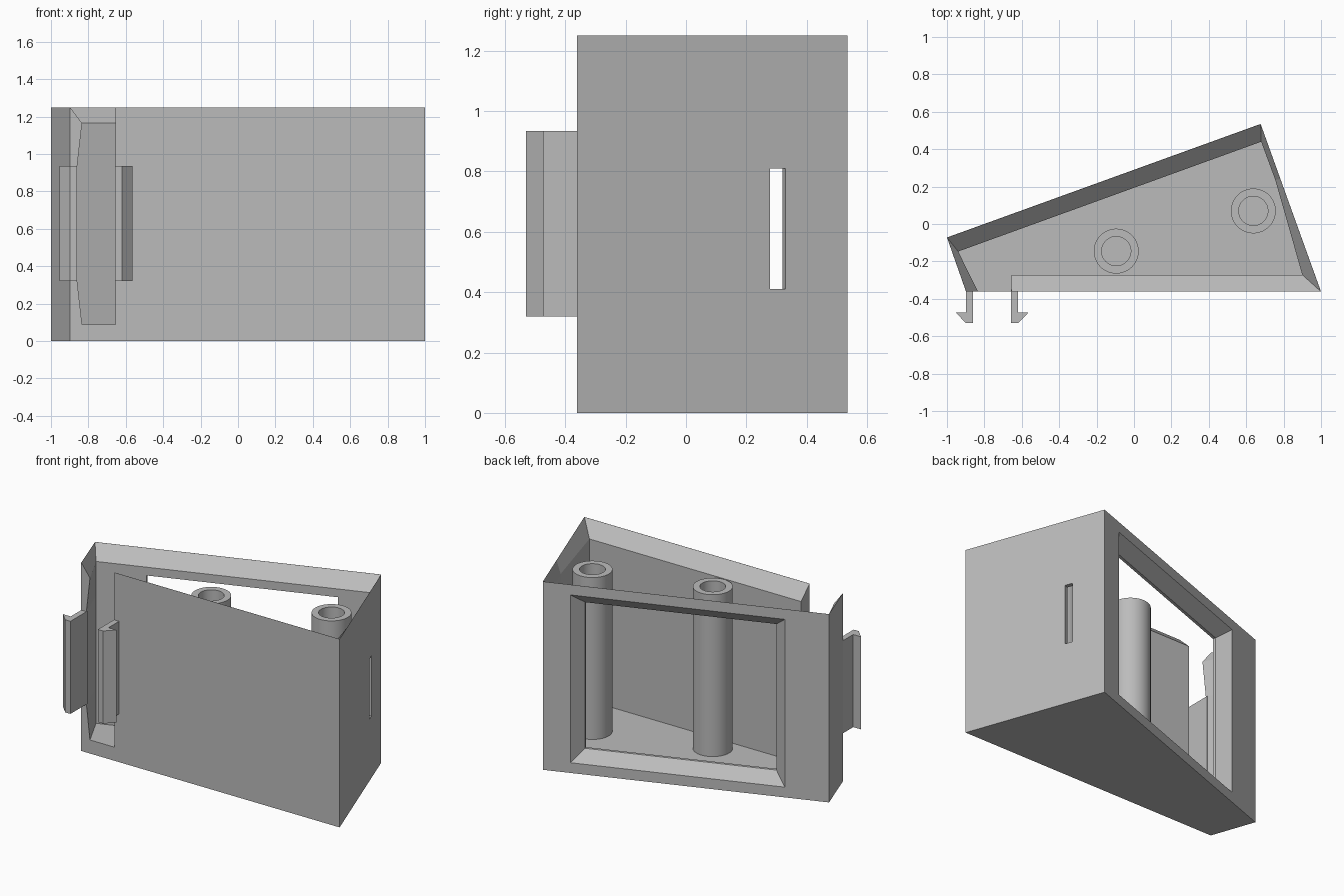
import bpy, bmesh, math
from mathutils import Vector, Matrix

if "Cube" in bpy.data.objects:
    bpy.data.objects.remove(bpy.data.objects["Cube"])

grey = bpy.data.materials.new("plain grey")
grey.use_nodes = True
COLOUR = (0.5, 0.5, 0.5, 1)
grey.diffuse_color = COLOUR
grey.node_tree.nodes["Principled BSDF"].inputs["Base Color"].default_value = COLOUR

HEIGHT, FLOOR, RIM = 1.25, 0.09, 1.165


def loft(name, loops, matrix=Matrix()):
    """Closed solid through a stack of loops with equal point counts."""
    bm = bmesh.new()
    rings = [[bm.verts.new(matrix @ Vector(p)) for p in loop] for loop in loops]
    n = len(rings[0])
    bm.faces.new(rings[0])
    bm.faces.new(rings[-1])
    for a, b in zip(rings, rings[1:]):
        for i in range(n):
            j = (i + 1) % n
            bm.faces.new((a[i], a[j], b[j], b[i]))
    bmesh.ops.recalc_face_normals(bm, faces=bm.faces)
    mesh = bpy.data.meshes.new(name)
    bm.to_mesh(mesh)
    bm.free()
    obj = bpy.data.objects.new(name, mesh)
    bpy.context.collection.objects.link(obj)
    mesh.materials.append(grey)
    return obj


def at(points, z):
    return [(x, y, z) for x, y in points]


def cut(target, cutter):
    mod = target.modifiers.new(cutter.name, "BOOLEAN")
    mod.operation, mod.solver, mod.object = "DIFFERENCE", "EXACT", cutter
    bpy.context.view_layer.objects.active = target
    bpy.ops.object.modifier_apply(modifier=mod.name)
    bpy.data.objects.remove(cutter)


# Wedge-shaped outer body
A, B = Vector((-1, -0.072)), Vector((0.677, 0.535))
C, D = Vector((1, -0.362)), Vector((-0.898, -0.362))
shell = loft("shell", [at((A, B, C, D), z) for z in (0, HEIGHT)])


# Cavity, open at the front beside the clips and flaring out at the rim
def cavity_loop(z, left_x):
    inner = [(-0.94, -0.147), (0.68, 0.44), (0.755, 0.237), (0.9, -0.272),
             (-0.655, -0.272), (-0.655, -0.42), (left_x + 0.024, -0.42), (left_x, -0.362)]
    return at(inner, z)


flare = [A, B, B.lerp(C, 0.33), C, (-0.655, -0.362), (-0.655, -0.42), (-0.878, -0.42), D]
base = cavity_loop(RIM, -0.834)
lip = [Vector(p).lerp(Vector((*q, HEIGHT)), 0.99) for p, q in zip(base, flare)]
for p in lip:
    p.z = HEIGHT
above = [p + Vector((0, 0, 0.05)) for p in lip]
cut(shell, loft("cavity", [cavity_loop(FLOOR, -0.834), cavity_loop(0.32, -0.86),
                           cavity_loop(0.935, -0.86), base, lip, above]))


# Frames lying on a wall: local x along it, y outward, z up
def wall_frame(start, end):
    along = (end - start).normalized()
    m = Matrix.Rotation(math.atan2(along.y, along.x), 4, "Z")
    m.translation = (start.x, start.y, 0)
    return m


def opening(name, x0, x1, z0, z1, steps, matrix):
    """Rectangular cutter; steps are (depth, inset) pairs."""
    return loft(name, [[(x0 + i, y, z0 + i), (x1 - i, y, z0 + i),
                        (x1 - i, y, z1 - i), (x0 + i, y, z1 - i)]
                       for y, i in steps], matrix)


# Chamfered window in the slanted back wall
cut(shell, opening("window", 0.275, 1.611, 0.068, 1.182,
                   ((0.02, -0.02), (-0.072, 0.072), (-0.13, 0.072)), wall_frame(A, B)))

# Narrow slot in the side wall
cut(shell, opening("slot", 0.219, 0.272, 0.41, 0.81,
                   ((-0.05, 0), (0.12, 0)), wall_frame(B, C)))

# Hooked clips, mirrored about the middle of the front opening
hook = [(0.101, -0.35), (0.101, -0.53), (0.139, -0.53),
        (0.196, -0.472), (0.139, -0.472), (0.139, -0.35)]
for side, name in ((-1, "right_clip"), (1, "left_clip")):
    profile = [(-0.759 + side * x, y) for x, y in hook]
    loft(name, [at(profile, z) for z in (0.32, 0.935)])


# Hollow posts standing on the floor
def post(name, cx, cy, outer=0.12, inner=0.078, sides=64):
    def ring(r, z):
        return [(cx + r * math.cos(2 * math.pi * i / sides),
                 cy + r * math.sin(2 * math.pi * i / sides), z) for i in range(sides)]
    obj = loft(name, [ring(outer, FLOOR - 0.02), ring(outer, RIM),
                      ring(inner, RIM), ring(inner, FLOOR + 0.01)])
    bpy.ops.object.select_all(action="DESELECT")
    obj.select_set(True)
    bpy.context.view_layer.objects.active = obj
    bpy.ops.object.shade_smooth_by_angle(angle=math.radians(30))


post("middle_post", -0.095, -0.145)
post("corner_post", 0.638, 0.07)
